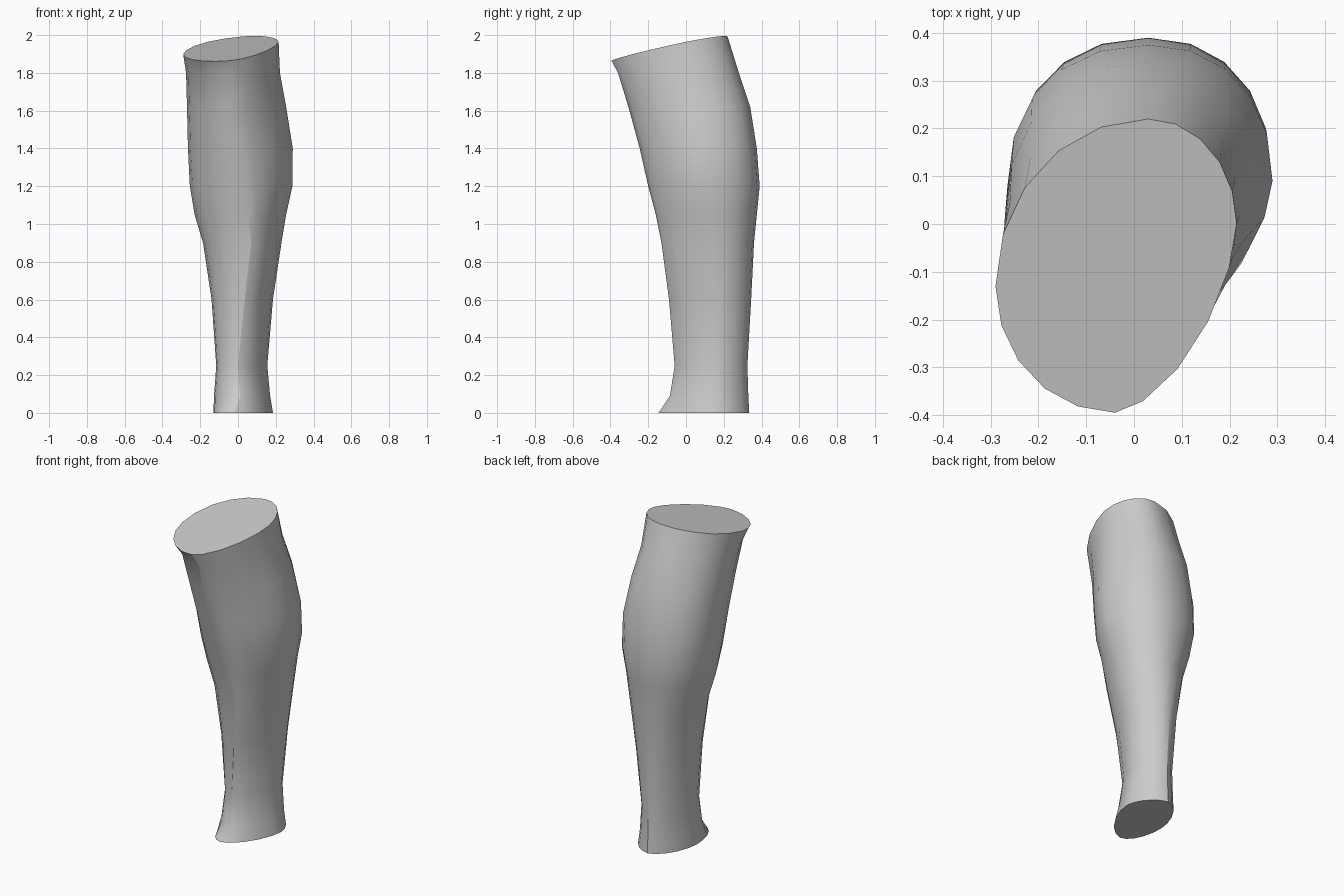
import bpy
import bmesh
from math import sin, cos, radians

SEGMENTS = 20

# Remove the default cube
cube = bpy.data.objects.get("Cube")
if cube:
    bpy.data.objects.remove(cube, do_unlink=True)

# Cross-sections from ankle to knee: height, right and left extent,
# front and back extent, x of shin ridge, y of widest point on the right
# and on the left, roundness of the back
SECTIONS = [
    (0.00, -.13, .185, -.145, .335, -.02, .08, .16, 1.7),
    (0.09, -.127, .17, -.085, .33, .01, .08, .16, 1.7),
    (0.25, -.115, .155, -.06, .325, .0, .1, .17, 1.7),
    (0.60, -.14, .185, -.09, .345, .035, .1, .18, 1.8),
    (0.90, -.185, .23, -.13, .36, .07, .1, .16, 2),
    (1.05, -.23, .255, -.16, .375, .055, .1, .13, 2.1),
    (1.20, -.255, .288, -.2, .39, .04, .1, .1, 2.2),
    (1.40, -.265, .29, -.245, .375, .01, .08, .09, 2.2),
    (1.62, -.27, .255, -.305, .34, -.02, .02, .06, 2.1),
    (1.80, -.275, .222, -.36, .28, -.02, -.06, .02, 2),
]
KNEE_RIM = (None, -.29, .215, -.395, .22, -.04, -.13, 0, 2)


def rim_height(x, y):
    """Height of the slanted cut below the knee."""
    return 1.947 + 0.2 * y + 0.08 * x


def section_points(section):
    """Closed outline made of four curved quarters that meet at the extents."""
    z, right, left, front, back, ridge, side_right, side_left, back_round = section
    points = []
    for i in range(SEGMENTS):
        angle = radians(360 * i / SEGMENTS)
        s, c = sin(angle), cos(angle)
        is_left, is_front = s >= 0, c >= 0
        # The inner side of the shin is flatter than the rest
        if is_front:
            roundness = 1.6 if is_left else 2
        else:
            roundness = back_round
        u = abs(s) ** (2 / roundness)
        v = abs(c) ** (2 / roundness)
        mid_x = ridge if is_front else 0.03
        mid_y = side_left if is_left else side_right
        x = mid_x + ((left if is_left else right) - mid_x) * u
        y = mid_y + ((front if is_front else back) - mid_y) * v
        points.append((x, y, rim_height(x, y) if z is None else z))
    return points


def loft(name, sections):
    """Skin the cross-sections and close both ends."""
    bm = bmesh.new()
    rings = [[bm.verts.new(p) for p in section_points(s)] for s in sections]
    for low, high in zip(rings, rings[1:]):
        for i in range(SEGMENTS):
            j = (i + 1) % SEGMENTS
            bm.faces.new((low[i], low[j], high[j], high[i]))
    bm.faces.new(reversed(rings[0]))
    bm.faces.new(rings[-1])
    bmesh.ops.recalc_face_normals(bm, faces=bm.faces)
    mesh = bpy.data.meshes.new(name)
    bm.to_mesh(mesh)
    bm.free()
    obj = bpy.data.objects.new(name, mesh)
    bpy.context.collection.objects.link(obj)
    return obj


# Plain grey material
grey = bpy.data.materials.new("light_grey")
grey.use_nodes = True
grey.diffuse_color = (0.6, 0.6, 0.6, 1)
shader = next(n for n in grey.node_tree.nodes if n.type == 'BSDF_PRINCIPLED')
shader.inputs["Base Color"].default_value = grey.diffuse_color

# Lower leg with smooth sides and crisp end cuts
leg = loft("lower_leg", SECTIONS + [KNEE_RIM])
leg.data.materials.append(grey)
bpy.ops.object.select_all(action='DESELECT')
leg.select_set(True)
bpy.context.view_layer.objects.active = leg
bpy.ops.object.shade_smooth_by_angle(angle=radians(30))
